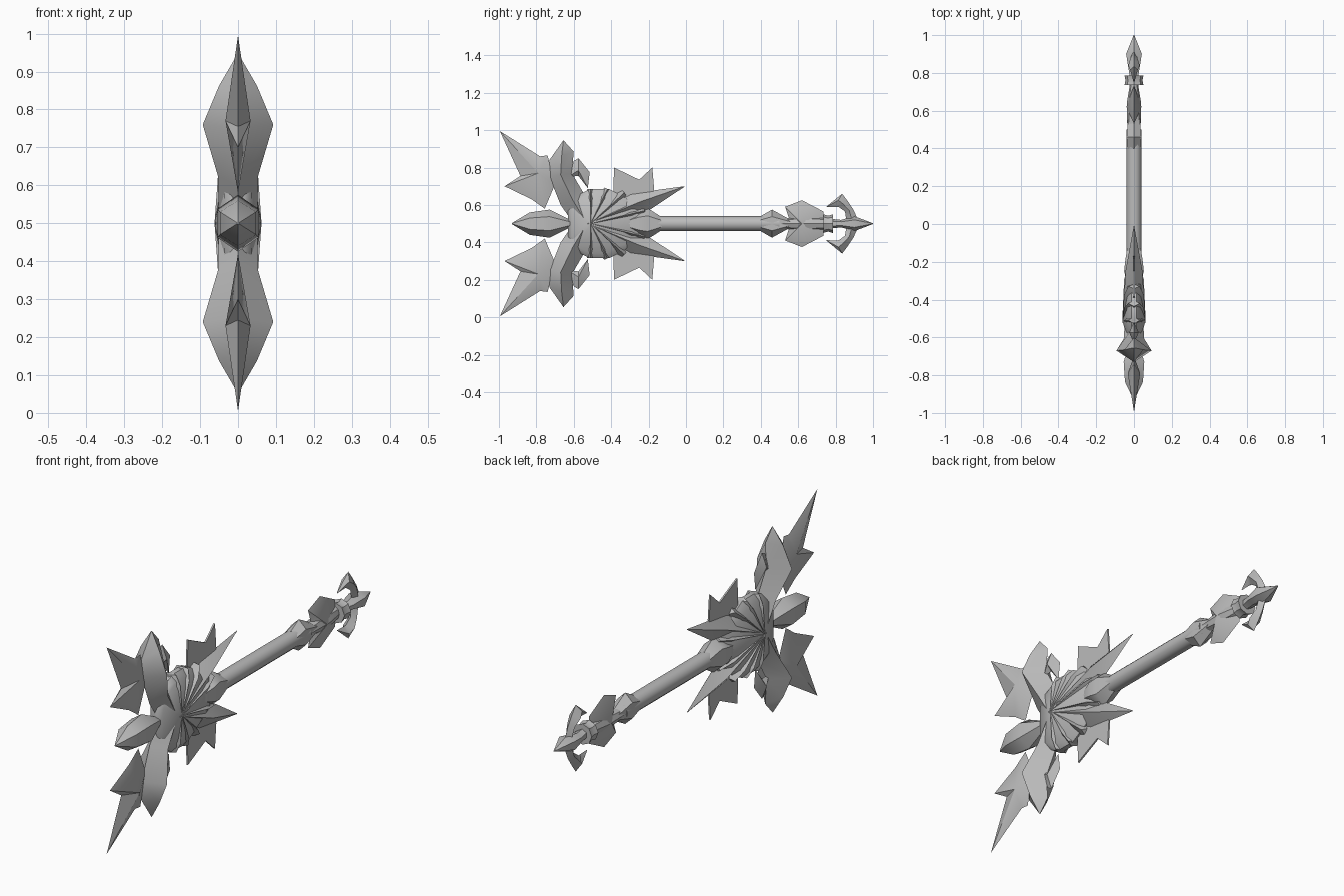
import bpy, bmesh, math

cube = bpy.data.objects.get("Cube")
if cube:
    bpy.data.objects.remove(cube)

MID = 0.5  # height of the long axis
steel = bpy.data.materials.new("grey steel")
steel.use_nodes = True
COLOUR = (0.5, 0.5, 0.5, 1)
steel.diffuse_color = COLOUR
steel.node_tree.nodes["Principled BSDF"].inputs["Base Color"].default_value = COLOUR


def finish(name, bm, angle=35):
    bmesh.ops.remove_doubles(bm, verts=bm.verts, dist=0.0005)
    bmesh.ops.recalc_face_normals(bm, faces=bm.faces)
    mesh = bpy.data.meshes.new(name)
    bm.to_mesh(mesh)
    bm.free()
    mesh.materials.append(steel)
    ob = bpy.data.objects.new(name, mesh)
    bpy.context.collection.objects.link(ob)
    bpy.ops.object.select_all(action="DESELECT")
    ob.select_set(True)
    bpy.context.view_layer.objects.active = ob
    bpy.ops.object.shade_smooth_by_angle(angle=math.radians(angle))
    return ob


def skin(bm, rings):
    """Join rings of equal size and cap both ends."""
    rings = [[bm.verts.new(p) for p in ring] for ring in rings]
    n = len(rings[0])
    for a, b in zip(rings, rings[1:]):
        for i in range(n):
            j = (i + 1) % n
            bm.faces.new((a[i], a[j], b[j], b[i]))
    bm.faces.new(rings[0])
    bm.faces.new(rings[-1])


def turned(name, sections, sides, angle=35):
    """Sections (y, half width, half height) along the long axis."""
    bm = bmesh.new()
    turn = [2 * math.pi * i / sides for i in range(sides)]
    skin(bm, [[(w * math.sin(t), y, MID + h * math.cos(t)) for t in turn]
              for y, w, h in sections])
    return finish(name, bm, angle)


def limb(name, side, sections, angle=35):
    """Diamond sections (left edge, right edge, half thickness)."""
    bm = bmesh.new()
    rings = []
    for (ly, lz), (ry, rz), t in sections:
        y, z = (ly + ry) / 2, MID + side * (lz + rz) / 2
        rings.append([(0, ly, MID + side * lz), (t, y, z),
                      (0, ry, MID + side * rz), (-t, y, z)])
    skin(bm, rings)
    return finish(name, bm, angle)


def gem(name, side, outline, peak, thick, angle=35):
    """Sharp-rimmed outline rising to a peak on both faces."""
    bm = bmesh.new()
    rim = [bm.verts.new((0, y, MID + side * z)) for y, z in outline]
    for x in (thick, -thick):
        top = bm.verts.new((x, peak[0], MID + side * peak[1]))
        for a, b in zip(rim, rim[1:] + rim[:1]):
            bm.faces.new((a, b, top))
    return finish(name, bm, angle)


def plate(name, side, outline, t):
    bm = bmesh.new()
    skin(bm, [[(x, y, MID + side * z) for y, z in outline] for x in (-t, t)])
    return finish(name, bm)


# Shaft, collars and front crystal
turned("shaft", [(-0.4, 0.04, 0.04), (0.5, 0.04, 0.04)], 12)
turned("head_collar", [(-0.3, 0.045, 0.04), (-0.25, 0.06, 0.07),
                       (-0.205, 0.055, 0.083), (-0.13, 0.042, 0.035)], 6)
turned("grip_collar", [(0.39, 0.04, 0.035), (0.46, 0.045, 0.075),
                       (0.56, 0.035, 0.02)], 6)
turned("front_crystal", [(-0.93, 0.003, 0.003), (-0.835, 0.055, 0.06),
                         (-0.73, 0.063, 0.075), (-0.6, 0.02, 0.01)], 6, 45)

# Pommel
gem("pommel_guard", 1, [(0.53, 0.09), (0.62, 0.125), (0.735, 0.065),
                        (0.735, -0.065), (0.62, -0.125), (0.53, -0.09),
                        (0.56, 0)], (0.62, 0), 0.04)
turned("pommel_neck", [(0.5, 0.035, 0.025), (0.64, 0.038, 0.04),
                       (0.75, 0.02, 0.03)], 8)
turned("pommel_ring", [(0.735, 0.05, 0.05), (0.76, 0.045, 0.042),
                       (0.785, 0.05, 0.05)], 8)
turned("pommel_tip", [(0.78, 0.025, 0.025), (0.83, 0.035, 0.02),
                      (0.9, 0.048, 0.04), (1, 0.002, 0.002)], 6)

# Head core: bevelled block with a raised centre
core = [(-0.63, 0.08), (-0.6, 0.14), (-0.515, 0.185), (-0.41, 0.185),
        (-0.33, 0.14), (-0.22, 0.07)]
core += [(y, -z) for y, z in reversed(core)]
bm = bmesh.new()
CY = -0.51
scaled = [(1, 0.012), (0.85, 0.035), (0.05, 0.06)]
rings = [(k, -x) for k, x in reversed(scaled)] + scaled
skin(bm, [[(x, CY + (y - CY) * k, MID + z * k) for y, z in core]
          for k, x in rings])
finish("head_core", bm, 45)

for side, word in ((1, "upper"), (-1, "lower")):
    # Long rear spikes and shorter ridges fanning out of the core
    limb(word + "_rear_spike", side,
         [((-0.55, 0.02), (-0.5, -0.02), 0.06),
          ((-0.3, 0.16), (-0.2, 0.07), 0.045),
          ((-0.01, 0.2), (-0.008, 0.197), 0.001)])
    for i, (y, z) in enumerate([(-0.22, 0.07), (-0.33, 0.165), (-0.42, 0.185),
                                (-0.51, 0.185)]):
        dy, dz = y - CY, z
        length = math.hypot(dy, dz)
        ny, nz = -dz / length * 0.035, dy / length * 0.035
        my, mz = CY + dy * 0.75, z * 0.75
        limb(f"{word}_core_ridge_{i + 1}", side,
             [((CY + ny / 4, nz / 4), (CY - ny / 4, -nz / 4), 0.062),
              ((my + ny, mz + nz), (my - ny, mz - nz), 0.052),
              ((y + ny / 2, z + nz / 2), (y - ny / 2, z - nz / 2), 0.03)])

    # Thin jagged fin behind the core
    plate(word + "_fin", side,
          [(-0.39, 0.1), (-0.385, 0.3), (-0.25, 0.235), (-0.18, 0.3),
           (-0.17, 0.18), (-0.2, 0.1)], 0.004)

    # Thick arm with its pointed end
    limb(word + "_arm", side,
         [((-0.58, -0.03), (-0.46, 0.0), 0.05),
          ((-0.67, 0.1), (-0.54, 0.15), 0.053),
          ((-0.73, 0.25), (-0.61, 0.27), 0.093),
          ((-0.73, 0.34), (-0.6, 0.385), 0.05),
          ((-0.656, 0.445), (-0.654, 0.445), 0.002)], 50)
    gem(word + "_arm_spur", side,
        [(-0.63, 0.25), (-0.6, 0.335), (-0.575, 0.35), (-0.515, 0.275),
         (-0.525, 0.19), (-0.575, 0.255)], (-0.575, 0.285), 0.025)

    # Outer winged spike
    gem(word + "_outer_spike", side,
        [(-0.995, 0.495), (-0.78, 0.36), (-0.74, 0.365), (-0.7, 0.21),
         (-0.755, 0.08), (-0.825, 0.13), (-0.97, 0.2), (-0.885, 0.255)],
        (-0.79, 0.27), 0.033)

    # Curled pommel hook
    limb(word + "_pommel_hook", side,
         [((0.86, 0.0), (0.92, 0.02), 0.015),
          ((0.85, 0.065), (0.895, 0.075), 0.02),
          ((0.815, 0.09), (0.865, 0.12), 0.03),
          ((0.795, 0.09), (0.835, 0.16), 0.02),
          ((0.75, 0.088), (0.752, 0.092), 0.002)])
